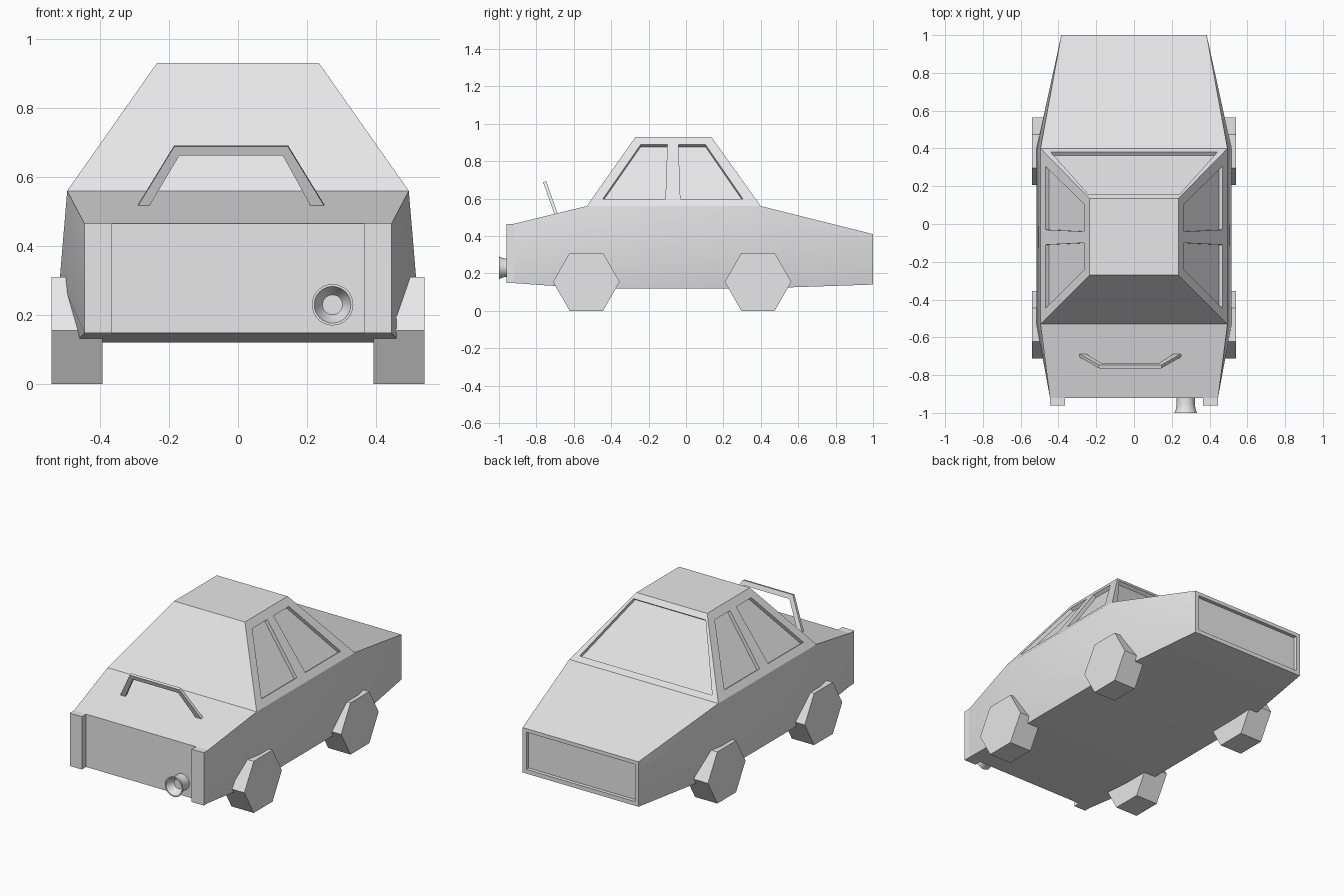
import bpy, bmesh, math
from mathutils import Vector

if "Cube" in bpy.data.objects:
    bpy.data.objects.remove(bpy.data.objects["Cube"])

grey = bpy.data.materials.new("plain grey")
grey.diffuse_color = (0.8, 0.8, 0.8, 1)
grey.use_nodes = True
grey.node_tree.nodes["Principled BSDF"].inputs["Base Color"].default_value = grey.diffuse_color


def finish(obj, angle=30):
    obj.data.shade_smooth()
    obj.data.set_sharp_from_angle(angle=math.radians(angle))


def make(name, bm):
    bmesh.ops.recalc_face_normals(bm, faces=bm.faces)
    mesh = bpy.data.meshes.new(name)
    bm.to_mesh(mesh)
    bm.free()
    mesh.materials.append(grey)
    obj = bpy.data.objects.new(name, mesh)
    bpy.context.collection.objects.link(obj)
    finish(obj)
    return obj


def prism(name, points, offset):
    """Solid between a polygon and the same polygon moved by offset."""
    bm = bmesh.new()
    a = [bm.verts.new(p) for p in points]
    b = [bm.verts.new(Vector(p) + Vector(offset)) for p in points]
    n = len(a)
    bm.faces.new(a)
    bm.faces.new(b[::-1])
    for i in range(n):
        bm.faces.new((a[i], a[(i + 1) % n], b[(i + 1) % n], b[i]))
    return make(name, bm)


# Car body: lofted sections (y, then half width and height at top, middle, bottom)
sections = [
    (-0.92, (0.445, 0.465), (0.445, 0.31), (0.445, 0.148)),
    (-0.53, (0.495, 0.56), (0.516, 0.31), (0.47, 0.12)),
    (0.40, (0.495, 0.56), (0.516, 0.31), (0.47, 0.12)),
    (1.00, (0.385, 0.41), (0.385, 0.31), (0.385, 0.14)),
]
bm = bmesh.new()
rings = []
for y, *half in sections:
    pts = [(x, y, z) for x, z in half] + [(-x, y, z) for x, z in half[::-1]]
    rings.append([bm.verts.new(p) for p in pts])
for s, (a, b) in enumerate(zip(rings, rings[1:])):
    for j in range(6):
        k = (j + 1) % 6
        if not (s == 1 and j == 5):
            bm.faces.new((a[j], a[k], b[k], b[j]))
bm.faces.new(rings[0])
bm.faces.new(rings[-1])
# Cabin rising from the open middle bay
base = [rings[1][5], rings[1][0], rings[2][0], rings[2][5]]
roof = [bm.verts.new((x, y, 0.93)) for x, y in
        ((-0.235, -0.27), (0.235, -0.27), (0.235, 0.135), (-0.235, 0.135))]
for i in range(4):
    k = (i + 1) % 4
    bm.faces.new((base[i], base[k], roof[k], roof[i]))
bm.faces.new(roof)
body = make("car_body", bm)

# Shallow recesses for windows and the rear panel
cutters = []


def recess(points, normal, depth=0.022):
    n = Vector(normal).normalized()
    cutters.append(prism("recess_cutter", [Vector(p) - n * depth for p in points],
                         n * (depth + 0.05)))


def cabin_x(z):
    return 0.495 - 0.26 * (z - 0.56) / 0.37


def cabin_y(z):
    return 0.40 - 0.265 * (z - 0.56) / 0.37


side_windows = [
    [(-0.445, 0.598), (-0.11, 0.598), (-0.10, 0.888), (-0.243, 0.888)],
    [(-0.03, 0.598), (0.305, 0.598), (0.105, 0.888), (-0.04, 0.888)],
]
for s in (-1, 1):
    for window in side_windows:
        recess([(s * cabin_x(z), y, z) for y, z in window], (s * 0.37, 0, 0.26))
recess([(x, cabin_y(z), z) for x, z in
        ((-0.44, 0.588), (0.44, 0.588), (0.24, 0.90), (-0.24, 0.90))],
       (0, 0.37, 0.265))
recess([(x, 1, z) for x, z in
        ((-0.36, 0.165), (0.36, 0.165), (0.36, 0.388), (-0.36, 0.388))], (0, 1, 0))

for cutter in cutters:
    mod = body.modifiers.new("recess", 'BOOLEAN')
    mod.operation = 'DIFFERENCE'
    mod.solver = 'EXACT'
    mod.object = cutter
bpy.context.view_layer.update()
graph = bpy.context.evaluated_depsgraph_get()
cut_mesh = bpy.data.meshes.new_from_object(body.evaluated_get(graph))
body.modifiers.clear()
body.data = cut_mesh
finish(body)
for cutter in cutters:
    bpy.data.objects.remove(cutter)

# Upright blocks at the two front corners
for s, side in ((-1, "left"), (1, "right")):
    prism("front_block_" + side,
          [(s * x, -0.92, z) for x, z in
           ((0.365, 0.148), (0.445, 0.148), (0.445, 0.465), (0.365, 0.465))],
          (0, -0.04, 0))

# Six-sided wheels
for s, side in ((-1, "left"), (1, "right")):
    for y, end in ((-0.533, "front"), (0.385, "rear")):
        hexagon = [(s * 0.392, y + 0.178 * math.cos(i * math.pi / 3),
                    0.155 + 0.179 * math.sin(i * math.pi / 3)) for i in range(6)]
        prism(f"wheel_{end}_{side}", hexagon, (s * 0.148, 0, 0))

# Flared nozzle on the front panel, turned from a profile (radius, y)
profile = [(0.048, -0.91), (0.048, -0.955), (0.052, -0.98), (0.06, -1.0),
           (0.053, -1.0), (0.042, -0.975), (0.029, -0.955)]
bm = bmesh.new()
steps = 32
turned = [[bm.verts.new((0.274 + r * math.cos(t), y, 0.23 + r * math.sin(t)))
           for t in (2 * math.pi * i / steps for i in range(steps))]
          for r, y in profile]
for a, b in zip(turned, turned[1:]):
    for i in range(steps):
        k = (i + 1) % steps
        bm.faces.new((a[i], a[k], b[k], b[i]))
bm.faces.new(turned[0])
bm.faces.new(turned[-1])
make("front_nozzle", bm)

# Bent bar leaning forward over the bonnet
outline = [(0.275, 0.508), (0.165, 0.688), (-0.165, 0.688), (-0.275, 0.508),
           (-0.242, 0.508), (-0.15, 0.662), (0.15, 0.662), (0.235, 0.508)]
prism("bonnet_bar",
      [(x - 0.02, -0.703 - 0.06 * (z - 0.515) / 0.17, z) for x, z in outline],
      (0, 0.017, 0.004))
